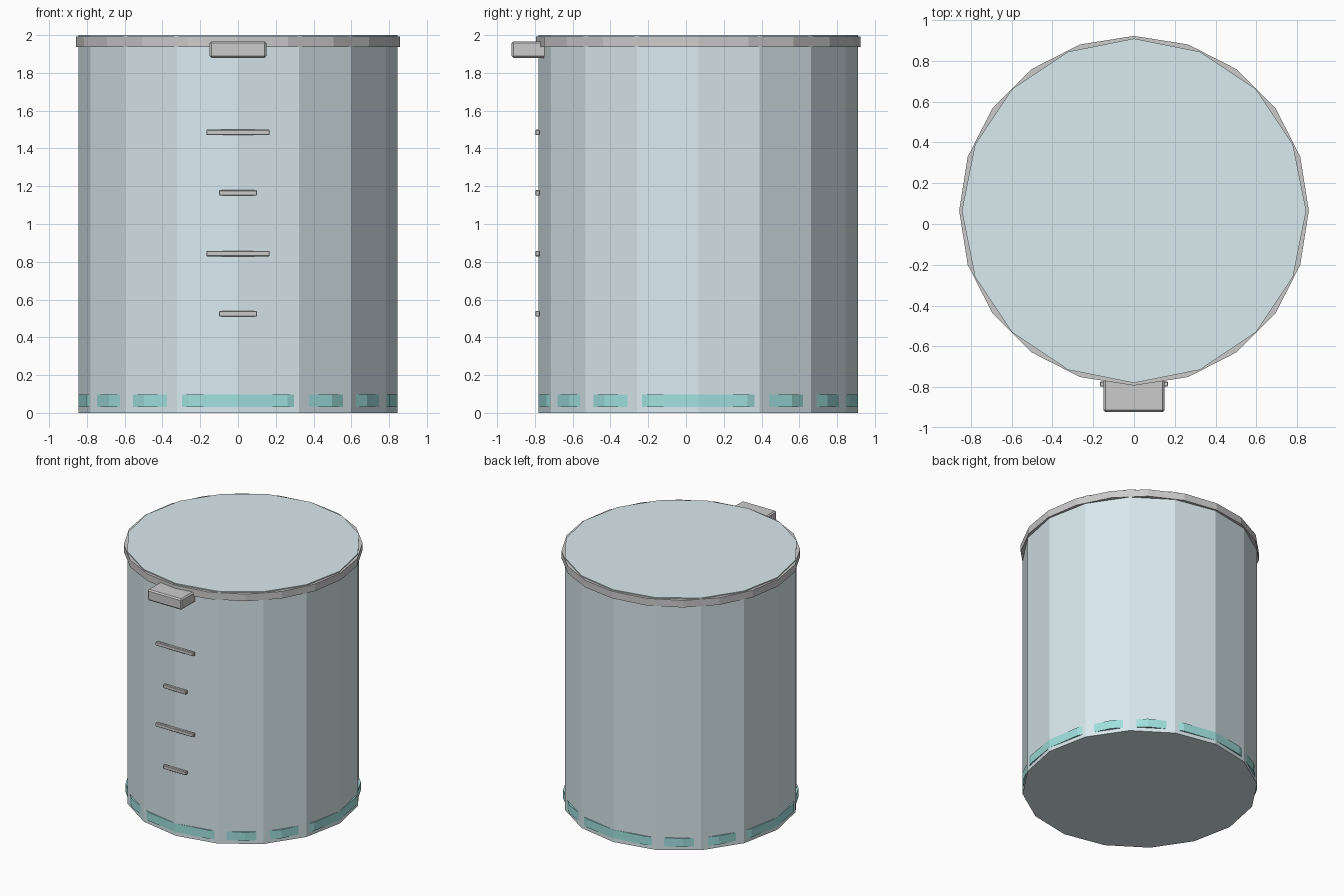
import bpy, math

if "Cube" in bpy.data.objects:
    bpy.data.objects.remove(bpy.data.objects["Cube"])

CY = 0.065  # centre of the round parts


def material(name, colour):
    m = bpy.data.materials.new(name)
    m.diffuse_color = colour
    m.use_nodes = True
    m.node_tree.nodes["Principled BSDF"].inputs["Base Color"].default_value = m.diffuse_color
    return m


def disc(name, sides, radius, z0, z1, mat=None):
    """Upright flat-shaded prism with a corner facing front."""
    bpy.ops.mesh.primitive_cylinder_add(vertices=sides, radius=radius, depth=z1 - z0,
                                        location=(0, CY, (z0 + z1) / 2))
    ob = bpy.context.object
    ob.name = name
    if mat:
        ob.data.materials.append(mat)
    return ob


def block(name, width, y0, y1, z0, z1, bevel):
    """Box centred on x = 0 with bevelled edges."""
    bpy.ops.mesh.primitive_cube_add(size=1, location=(0, (y0 + y1) / 2, (z0 + z1) / 2))
    ob = bpy.context.object
    ob.name = name
    ob.scale = (width, y1 - y0, z1 - z0)
    bpy.ops.object.transform_apply(location=False, rotation=False, scale=True)
    mod = ob.modifiers.new("bevel", 'BEVEL')
    mod.width = bevel
    mod.segments = 1
    return ob


glass = material("pale_blue_glass", (0.70, 0.82, 0.86, 1))
teal = material("teal", (0.35, 0.75, 0.73, 1))

# Beaker body, rim and base band
disc("beaker_body", 16, 0.845, 0, 2.0, glass)
disc("rim", 20, 0.858, 1.936, 1.992)
disc("base_band", 20, 0.8455, 0.03, 0.097, teal)

# Pouring spout
block("spout", 0.30, -0.923, -0.70, 1.88, 1.967, 0.01)

# Graduation marks, alternating short and long
for i, z in enumerate((0.525, 0.843, 1.165, 1.485)):
    block(f"graduation_mark_{i + 1}", 0.335 if i % 2 else 0.20,
          -0.797, -0.774, z - 0.014, z + 0.014, 0.003)
